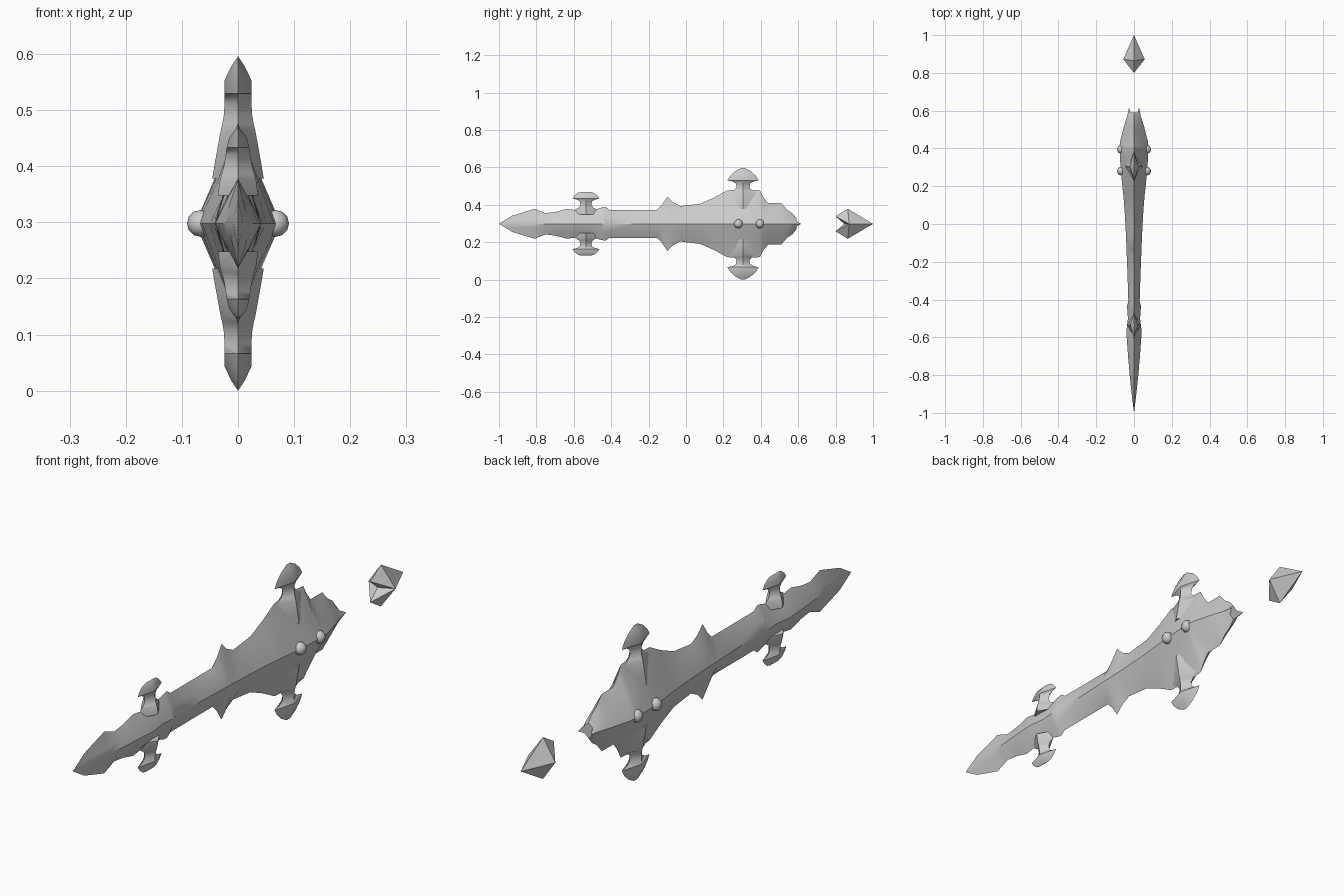
import bpy, bmesh, math
from mathutils import Vector

if "Cube" in bpy.data.objects:
    bpy.data.objects.remove(bpy.data.objects["Cube"], do_unlink=True)

MID = 0.298  # height of the long axis

grey = bpy.data.materials.new("plain grey")
grey.use_nodes = True
grey.diffuse_color = (0.6, 0.6, 0.6, 1)
grey.node_tree.nodes["Principled BSDF"].inputs["Base Color"].default_value = (0.6, 0.6, 0.6, 1)


def finish(name, bm, angle=35):
    bmesh.ops.remove_doubles(bm, verts=bm.verts, dist=0.0004)
    bmesh.ops.recalc_face_normals(bm, faces=bm.faces)
    mesh = bpy.data.meshes.new(name)
    bm.to_mesh(mesh)
    bm.free()
    mesh.materials.append(grey)
    obj = bpy.data.objects.new(name, mesh)
    bpy.context.collection.objects.link(obj)
    bpy.ops.object.select_all(action='DESELECT')
    obj.select_set(True)
    bpy.context.view_layer.objects.active = obj
    bpy.ops.object.shade_smooth_by_angle(angle=math.radians(angle))
    return obj


def loft(name, rings):
    """Skin a list of closed rings of points and cap both ends."""
    bm = bmesh.new()
    rows = [[bm.verts.new(p) for p in ring] for ring in rings]
    n = len(rows[0])
    for a, b in zip(rows, rows[1:]):
        for i in range(n):
            j = (i + 1) % n
            bm.faces.new((a[i], a[j], b[j], b[i]))
    bm.faces.new(rows[0])
    bm.faces.new(rows[-1])
    return finish(name, bm)


# Blade body: y, half height, half width
stations = [
    (-1.0, 0, 0), (-.93, .043, .009), (-.81, .08, .022), (-.75, .057, .027),
    (-.695, .064, .032), (-.636, .08, .036), (-.57, .07, .041), (-.5, .072, .032),
    (-.45, .087, .036), (-.43, .09, .036), (-.41, .075, .03), (-.28, .075, .034),
    (-.155, .075, .039), (-.13, .1, .04), (-.1, .145, .041), (-.07, .115, .042),
    (-.03, .095, .044), (.075, .107, .05), (.15, .14, .056), (.22, .178, .064),
    (.31, .185, .072), (.395, .178, .076), (.415, .14, .076), (.44, .11, .073),
    (.51, .11, .055), (.54, .075, .046), (.57, .055, .036), (.59, .03, .027),
]
rings = []
for i, (y, h, w) in enumerate(stations):
    # The shoulder height ignores spikes so that they stay thin
    near = stations[max(i - 2, 0)][1], stations[min(i + 2, len(stations) - 1)][1]
    mz = 0.48 * min(h, sum(near) / 2 + 0.01)
    mx = w * (0.58 if h > 0.1 else 0.64)
    reach = 0.025 if i == len(stations) - 1 else 0  # forked socket end
    rings.append([Vector((x, y + dy, MID + z)) for x, z, dy in (
        (w, 0, reach), (mx, mz, 0), (0, h, 0), (-mx, mz, 0),
        (-w, 0, reach), (-mx, -mz, 0), (0, -h, 0), (mx, -mz, 0))])
loft("blade_body", rings)


# Crescent-headed side wings: distance from axis, half length, half thickness
def wing(name, y, side, levels):
    loft(name, [[(t, y, MID + side * d), (0, y + a, MID + side * d),
                 (-t, y, MID + side * d), (0, y - a, MID + side * d)]
                for d, a, t in levels])


large = [(.08, .1, .046), (.115, .095, .04), (.165, .085, .031), (.177, .05, .028),
         (.195, .034, .025), (.215, .038, .024), (.226, .055, .024), (.232, .084, .024),
         (.255, .07, .024), (.28, .044, .012), (.298, .01, 0)]
small = [(.05, .06, .036), (.078, .055, .032), (.088, .037, .029), (.103, .029, .025),
         (.122, .034, .022), (.13, .05, .021), (.135, .072, .02), (.152, .06, .016),
         (.166, .042, .006), (.17, .025, 0)]
for side, label in ((1, "upper"), (-1, "lower")):
    wing(label + "_large_wing", .305, side, large)
    wing(label + "_small_wing", -.535, side, small)

# Studs along the centre ridge
for x, label in ((1, "left"), (-1, "right")):
    for y, part in ((.28, "front"), (.395, "rear")):
        bm = bmesh.new()
        bmesh.ops.create_uvsphere(bm, u_segments=8, v_segments=6, radius=.024)
        for v in bm.verts:
            v.co += Vector((x * .067, y, MID))
        finish(f"{label}_{part}_stud", bm, 60)

# Floating faceted pommel with a notched front
bm = bmesh.new()
tip = bm.verts.new((0, 1, MID))
notch = bm.verts.new((0, .845, MID))
rim = [bm.verts.new(p) for p in (
    (.057, .872, MID), (0, .865, MID + .08), (-.057, .872, MID), (0, .865, MID - .08))]
horns = [bm.verts.new((0, .8, MID + s * .04)) for s in (1, -1)]
for i in range(4):
    bm.faces.new((rim[i], rim[(i + 1) % 4], tip))
for horn, peak in ((horns[0], rim[1]), (horns[1], rim[3])):
    for edge in (rim[0], rim[2]):
        bm.faces.new((horn, peak, edge))
        bm.faces.new((horn, edge, notch))
finish("floating_pommel", bm, 20)
